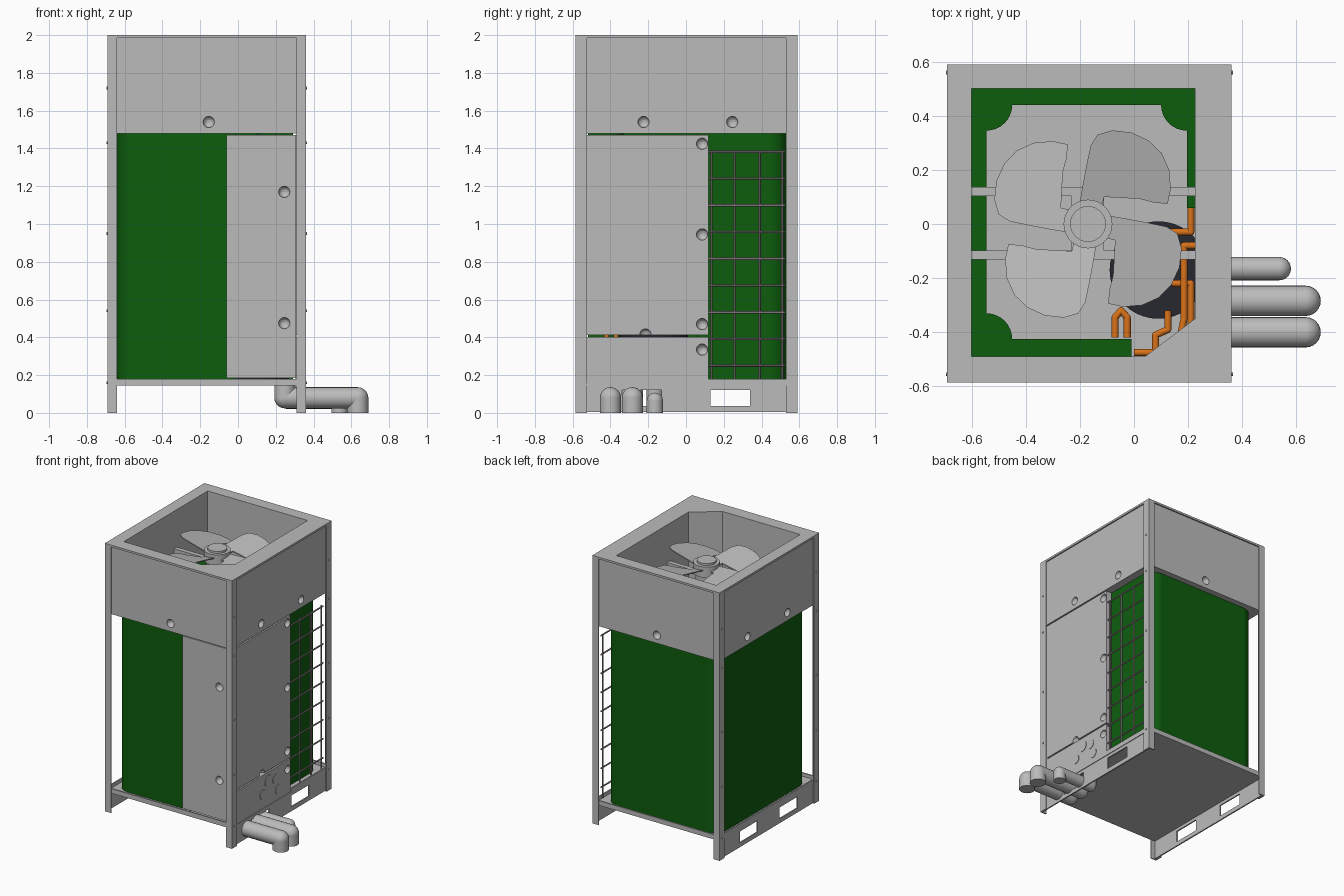
import bpy, bmesh, math
from mathutils import Vector, Matrix

cube = bpy.data.objects.get("Cube")
if cube:
    bpy.data.objects.remove(cube, do_unlink=True)


def material(name, rgb):
    m = bpy.data.materials.new(name)
    m.use_nodes = True
    m.diffuse_color = (*rgb, 1)
    m.node_tree.nodes["Principled BSDF"].inputs["Base Color"].default_value = (*rgb, 1)
    return m


GREY = material("light grey metal", (0.5, 0.5, 0.5))
GREEN = material("coil green", (0.004, 0.11, 0.004))
COPPER = material("copper orange", (0.7, 0.17, 0.01))
DARK = material("compressor dark", (0.02, 0.02, 0.03))
WIRE = material("wire mauve grey", (0.36, 0.29, 0.33))


def finish(name, bm, mat, smooth=False):
    bmesh.ops.recalc_face_normals(bm, faces=bm.faces)
    me = bpy.data.meshes.new(name)
    bm.to_mesh(me)
    bm.free()
    ob = bpy.data.objects.new(name, me)
    bpy.context.collection.objects.link(ob)
    me.materials.append(mat)
    if smooth:
        bpy.ops.object.select_all(action='DESELECT')
        ob.select_set(True)
        bpy.context.view_layer.objects.active = ob
        bpy.ops.object.shade_smooth_by_angle(angle=math.radians(40))
    return ob


def add_box(bm, x, y, z):
    size = Matrix.Diagonal((x[1] - x[0], y[1] - y[0], z[1] - z[0], 1))
    mid = Matrix.Translation((sum(x) / 2, sum(y) / 2, sum(z) / 2))
    bmesh.ops.create_cube(bm, size=1, matrix=mid @ size)


def add_tube(bm, a, b, r, sides=20):
    a, b = Vector(a), Vector(b)
    turn = (b - a).to_track_quat('Z', 'Y').to_matrix().to_4x4()
    bmesh.ops.create_cone(bm, cap_ends=True, segments=sides, radius1=r, radius2=r,
                          depth=(b - a).length, matrix=Matrix.Translation((a + b) / 2) @ turn)


def add_ball(bm, p, r, seg=20):
    bmesh.ops.create_uvsphere(bm, u_segments=seg, v_segments=seg // 2, radius=r,
                              matrix=Matrix.Translation(p))


def add_prism(bm, pts, z0, z1):
    face = bm.faces.new([bm.verts.new((x, y, z0)) for x, y in pts])
    new = bmesh.ops.extrude_face_region(bm, geom=[face])["geom"]
    bmesh.ops.translate(bm, vec=(0, 0, z1 - z0),
                        verts=[v for v in new if isinstance(v, bmesh.types.BMVert)])


def boxes(name, mat, *dims):
    bm = bmesh.new()
    for d in dims:
        add_box(bm, *d)
    return finish(name, bm, mat)


def pipe(name, mat, pts, r, sides=16):
    bm = bmesh.new()
    for a, b in zip(pts, pts[1:]):
        add_tube(bm, a, b, r, sides)
    for p in pts[1:-1]:
        add_ball(bm, p, r, sides)
    return finish(name, bm, mat, True)


def carve(ob, dimples, opening=None):
    """Cut round finger recesses, and optionally the fan opening."""
    bm = bmesh.new()
    for p in dimples:
        add_ball(bm, p, 0.03)
    if opening:
        add_prism(bm, opening, 1.3, 2.2)
    cutter = finish("cutter", bm, GREY)
    cutter.hide_render = True
    mod = ob.modifiers.new("cut", 'BOOLEAN')
    mod.operation, mod.solver, mod.object = 'DIFFERENCE', 'EXACT', cutter
    bpy.context.view_layer.objects.active = ob
    bpy.ops.object.modifier_apply(modifier=mod.name)
    bpy.data.objects.remove(cutter, do_unlink=True)


X0, X1, Y0, Y1 = -0.69, 0.36, -0.585, 0.59
SIDE = 0.35        # plane of the service side panels
FRONT = -0.575     # plane of the front panels

# Angle-section corner posts with screws
for xn, x, sx in (("right", X0, 1), ("left", X1, -1)):
    for yn, y, sy in (("front", Y0, 1), ("back", Y1, -1)):
        span = lambda a, d: tuple(sorted((a, a + d)))
        boxes(f"{yn}_{xn}_post", GREY,
              (span(x, sx * 0.05), span(y, sy * 0.008), (0, 1.995)),
              (span(x, sx * 0.008), span(y, sy * 0.06), (0, 1.995)))
        bm = bmesh.new()
        for z in (0.16, 0.54, 0.95, 1.43, 1.72):
            add_tube(bm, (x, y + sy * 0.03, z), (x - sx * 0.005, y + sy * 0.03, z), 0.007, 8)
        finish(f"{yn}_{xn}_screws", bm, GREY)

# Fan housing with chamfered opening, and its top rim
opening = [(-0.6, 0.5), (0.225, 0.5), (0.225, -0.35), (0.04, -0.49), (-0.6, -0.49)]
housing = boxes("fan_housing", GREY, ((-0.68, SIDE), (FRONT, 0.58), (1.48, 1.99)))
carve(housing, [(-0.155, FRONT, 1.54), (-0.165, 0.58, 1.54)]
      + [(x, y, 1.54) for x in (-0.68, SIDE) for y in (-0.225, 0.245)], opening)
rim = boxes("top_rim", GREY, ((X0, X1), (Y0, Y1), (1.985, 2.0)))
carve(rim, [], opening)

# Access panels
front = boxes("front_panel", GREY, ((-0.06, 0.308), (-0.57, -0.53), (0.185, 1.472)))
carve(front, [(0.245, -0.57, z) for z in (1.17, 0.475)])
service = boxes("service_panel", GREY, ((0.305, SIDE), (-0.53, 0.118), (0.412, 1.47)))
carve(service, [(SIDE, 0.085, z) for z in (1.425, 0.945, 0.47)] + [(SIDE, -0.215, 0.415)])
lower = boxes("pipe_panel", GREY, ((0.305, SIDE), (-0.53, 0.118), (0.15, 0.402)))
carve(lower, [(SIDE, 0.085, 0.335)])
bm = bmesh.new()
for y, z, r in ((-0.14, 0.335, 0.043), (-0.055, 0.315, 0.037),
                (-0.21, 0.26, 0.034), (-0.025, 0.23, 0.036)):
    add_tube(bm, (SIDE - 0.002, y, z), (SIDE + 0.004, y, z), r, 24)
finish("knockout_discs", bm, GREY)

# Base tray and slotted side rails
boxes("base_tray", GREY, ((-0.685, 0.355), (-0.58, 0.585), (0.145, 0.155)),
      ((-0.685, 0.355), (-0.58, -0.57), (0.145, 0.18)),
      ((-0.685, 0.355), (0.575, 0.585), (0.145, 0.18)),
      ((-0.685, -0.675), (-0.58, 0.585), (0.145, 0.18)),
      ((0.345, 0.355), (0.118, 0.585), (0.145, 0.18)))
for name, x in (("right_rail", (-0.683, -0.673)), ("left_rail", (0.34, 0.35))):
    boxes(name, GREY, (x, (Y0 + 0.005, Y1 - 0.005), (0.005, 0.037)),
          (x, (Y0 + 0.005, Y1 - 0.005), (0.122, 0.146)),
          *[(x, y, (0.037, 0.122)) for y in ((-0.58, -0.34), (-0.13, 0.13), (0.34, 0.585))])

# Heat exchanger coil wrapping three sides, round corner columns
bm = bmesh.new()
T, IX0, IX1, IY0, IY1 = 0.095, -0.545, 0.195, -0.425, 0.44
COIL = (0.156, 1.505)
add_box(bm, (IX0 - T, IX0), (IY0, IY1), COIL)
add_box(bm, (IX0, IX1), (IY1, IY1 + T), COIL)
add_box(bm, (IX0, -0.01), (IY0 - T, IY0), COIL)
add_box(bm, (IX1, IX1 + T), (0.06, IY1), COIL)
for x, y in ((IX0, IY0), (IX0, IY1), (IX1, IY1)):
    add_tube(bm, (x, y, COIL[0]), (x, y, COIL[1]), T, 32)
finish("heat_exchanger_coil", bm, GREEN, True)

# Wire guard over the exposed coil
bm = bmesh.new()
for i in range(9):
    z = 0.25 + i * 0.1415
    add_tube(bm, (0.335, 0.118, z), (0.335, 0.525, z), 0.006, 6)
for y in (0.135, 0.257, 0.39, 0.51):
    add_tube(bm, (0.33, y, 0.17), (0.33, y, 1.39), 0.006, 6)
finish("wire_guard", bm, WIRE)

# Fan: hub ring, motor, struts and four swept blades
CX = -0.17
bm = bmesh.new()
add_tube(bm, (CX, 0, 1.79), (CX, 0, 1.87), 0.09, 32)
add_tube(bm, (CX, 0, 1.87), (CX, 0, 1.885), 0.066, 32)
finish("fan_hub", bm, GREY, True)
bm = bmesh.new()
add_tube(bm, (CX, 0, 1.6), (CX, 0, 1.79), 0.075, 32)
finish("fan_motor", bm, GREY, True)
boxes("motor_struts", GREY, *[((-0.605, 0.23), (y - 0.017, y + 0.017), (1.69, 1.72))
                              for y in (0.12, -0.115)],
      ((CX - 0.06, CX + 0.06), (-0.12, 0.12), (1.7, 1.715)))
outline = [(-0.03, 0.08), (-0.02, 0.14), (-0.005, 0.22), (0.01, 0.29), (0.035, 0.33),
           (0.09, 0.346), (0.16, 0.338), (0.225, 0.308), (0.272, 0.262), (0.3, 0.2),
           (0.306, 0.13), (0.294, 0.074), (0.24, 0.08), (0.19, 0.093), (0.06, 0.1),
           (0.05, 0.06)]
for i in range(4):
    bm = bmesh.new()
    add_prism(bm, outline, -0.004, 0.004)
    for v in bm.verts:
        v.co.z += 1.835 + 0.16 * (v.co.y - v.co.x - 0.06)
    bmesh.ops.rotate(bm, verts=bm.verts, matrix=Matrix.Rotation(i * math.pi / 2, 3, 'Z'))
    bmesh.ops.translate(bm, verts=bm.verts, vec=(CX, 0, 0))
    finish(f"fan_blade_{i + 1}", bm, GREY)

# Compressor and internal copper lines
bm = bmesh.new()
add_tube(bm, (0.09, -0.17, 0.156), (0.09, -0.17, 0.8), 0.18, 40)
finish("compressor", bm, DARK, True)
R = 0.013
pipe("suction_line", COPPER, [(0.21, 0.06, 1.2), (0.21, -0.03, 1.2), (0.14, -0.03, 1.2),
                              (0.14, -0.03, 0.8)], R)
pipe("discharge_line", COPPER, [(0.23, -0.08, 1.1), (0.185, -0.08, 1.1), (0.185, -0.35, 1.1),
                                (0.17, -0.42, 1.1), (0.17, -0.42, 0.2)], R)
pipe("bypass_line", COPPER, [(0.15, -0.22, 0.8), (0.15, -0.22, 1.0), (0.21, -0.22, 1.0),
                             (0.21, -0.37, 1.0), (0.21, -0.37, 0.2)], R)
pipe("coil_return", COPPER, [(-0.07, -0.42, 0.9), (-0.07, -0.345, 0.9), (-0.048, -0.32, 0.9),
                             (-0.025, -0.345, 0.9), (-0.025, -0.42, 0.9)], R)
pipe("valve_line", COPPER, [(0.0, -0.475, 0.9), (0.08, -0.475, 0.9), (0.08, -0.41, 0.9),
                            (0.125, -0.39, 0.9), (0.125, -0.32, 0.9)], R)

# Connection pipes leaving under the base
for i, (y, r, z, x0, x1) in enumerate(((-0.4, 0.056, 0.08, 0.248, 0.634),
                                       (-0.284, 0.056, 0.08, 0.248, 0.634),
                                       (-0.165, 0.043, 0.064, 0.26, 0.537))):
    pipe(f"connection_pipe_{i + 1}", GREY,
         [(x0, y, 0.147), (x0, y, z), (x1, y, z), (x1, y, 0)], r, 24)
